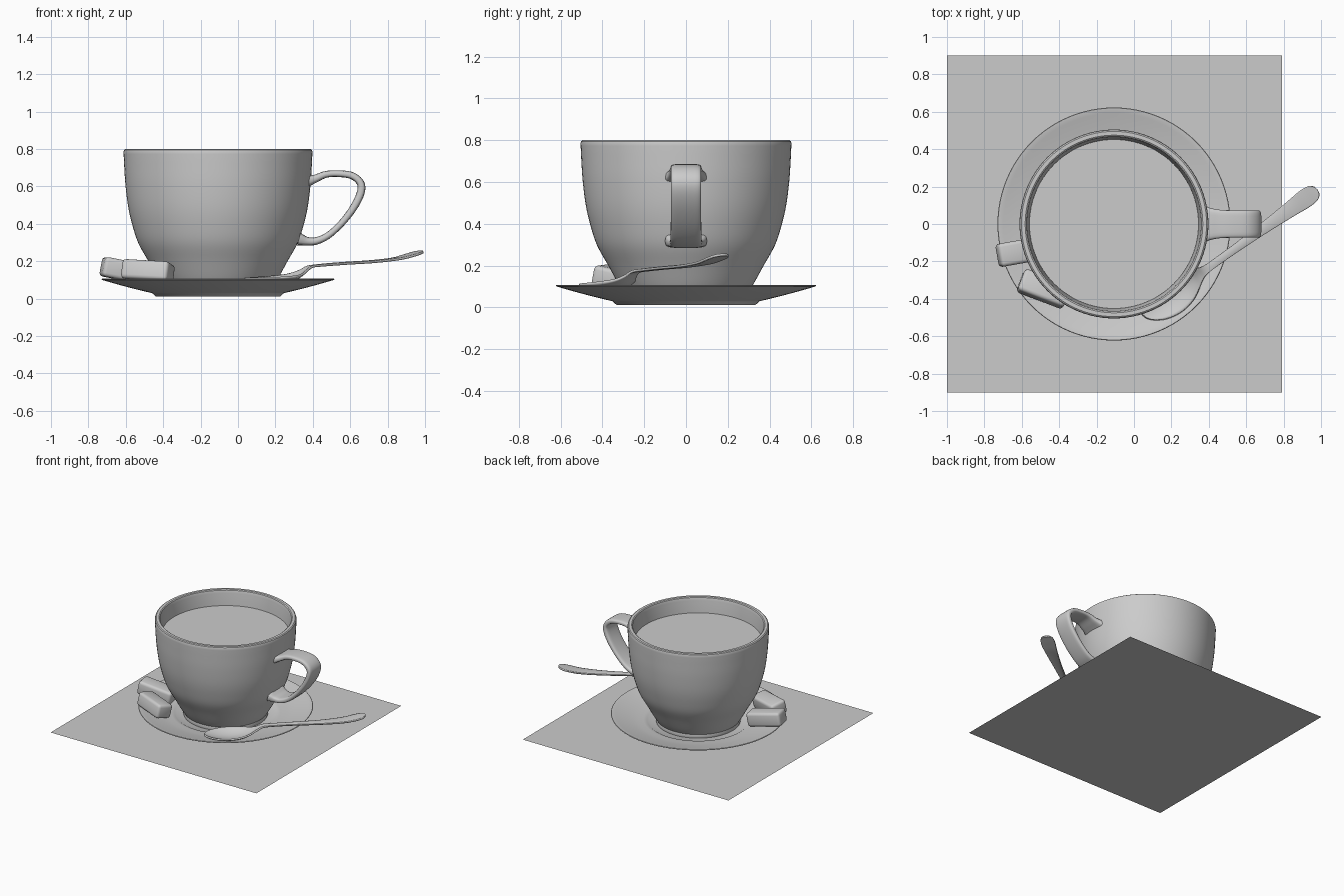
import bpy, bmesh, math
from mathutils import Vector, Matrix

if "Cube" in bpy.data.objects:
    bpy.data.objects.remove(bpy.data.objects["Cube"])

CX = -0.107  # shared axis of cup and saucer


def smooth_path(pts, n):
    """Catmull-Rom through points of any dimension."""
    p = [tuple(2 * a - b for a, b in zip(pts[0], pts[1]))] + list(pts)
    p.append(tuple(2 * a - b for a, b in zip(pts[-1], pts[-2])))
    out = []
    for i in range(1, len(p) - 2):
        for k in range(n):
            t = k / n
            out.append(tuple(
                0.5 * (2 * b + (c - a) * t + (2 * a - 5 * b + 4 * c - d) * t * t
                       + (3 * b - a - 3 * c + d) * t ** 3)
                for a, b, c, d in zip(*p[i - 1:i + 3])))
    return out + [tuple(pts[-1])]


def finish(name, bm, angle=35):
    bmesh.ops.remove_doubles(bm, verts=bm.verts, dist=1e-5)
    bmesh.ops.recalc_face_normals(bm, faces=bm.faces)
    me = bpy.data.meshes.new(name)
    bm.to_mesh(me)
    bm.free()
    me.shade_smooth()
    me.set_sharp_from_angle(angle=math.radians(angle))
    ob = bpy.data.objects.new(name, me)
    bpy.context.collection.objects.link(ob)
    return ob


def skin(bm, rings, closed=True):
    """Bridge successive rings of points with quads."""
    vs = [[bm.verts.new(c) for c in r] for r in rings]
    n = len(vs[0])
    for a, b in zip(vs, vs[1:]):
        for j in range(n if closed else n - 1):
            k = (j + 1) % n
            bm.faces.new((a[j], a[k], b[k], b[j]))
    return vs


def lathe(name, profile, steps=96):
    bm = bmesh.new()
    rings = [[(CX + r * math.cos(2 * math.pi * i / steps),
               r * math.sin(2 * math.pi * i / steps), z) for i in range(steps)]
             for r, z in profile]
    vs = skin(bm, rings)
    for ring in (vs[0], vs[-1]):
        bm.faces.new(ring)
    return finish(name, bm)


# Napkin under everything
bm = bmesh.new()
bm.faces.new([bm.verts.new(c) for c in
              ((-1, -.9, 0), (.79, -.9, 0), (.79, .9, 0), (-1, .9, 0))])
finish("napkin", bm)

# Saucer: foot, sloping underside, thin lip, dished top with a well
lathe("saucer", [(.31, .012), (.333, .012), (.352, .029)]
      + smooth_path([(.36, .031), (.45, .053), (.54, .077), (.62, .1)], 4)
      + [(.623, .104), (.62, .107)]
      + smooth_path([(.61, .106), (.54, .088), (.46, .07), (.39, .059)], 4)
      + [(.365, .056), (.35, .046), (.2, .046)])

# Cup: outer wall, rounded rim, inner wall
outer = smooth_path([(.3, .075), (.328, .12), (.372, .2), (.425, .295), (.457, .39),
                     (.48, .49), (.495, .61), (.502, .72), (.505, .785)], 5)
inner = smooth_path([(.465, .785), (.457, .72), (.445, .6), (.43, .49), (.4, .38),
                     (.345, .27), (.27, .17), (.15, .13)], 5)
lathe("cup", [(.28, .047), (.3, .047), (.303, .06)] + outer
      + [(.502, .795), (.495, .8), (.475, .8), (.468, .795)] + inner)

# Drink surface
lathe("drink", [(.449, .675), (.452, .682)])

# Handle: rounded strap swept along a curve, flared where it meets the cup
path = smooth_path([(.365, .625, .105, .03), (.41, .64, .085, .022), (.47, .664, .075, .018),
                    (.54, .668, .073, .018), (.61, .657, .073, .019), (.654, .62, .073, .02),
                    (.657, .57, .073, .021), (.623, .495, .073, .02), (.56, .41, .073, .018),
                    (.485, .34, .074, .018), (.42, .309, .078, .02), (.37, .307, .085, .023),
                    (.325, .318, .1, .034)], 6)
rings = []
for i, (x, z, w, h) in enumerate(path):
    a, b = path[max(i - 1, 0)], path[min(i + 1, len(path) - 1)]
    t = Vector((b[0] - a[0], 0, b[1] - a[1])).normalized()
    nrm = Vector((-t.z, 0, t.x))
    ring = []
    for k in range(24):
        c, s = math.cos(k * math.pi / 12), math.sin(k * math.pi / 12)
        u = math.copysign(abs(c) ** .4, c) * w
        v = math.copysign(abs(s) ** .6, s) * h
        ring.append(Vector((x, u, z)) + nrm * v)
    rings.append(ring)
bm = bmesh.new()
vs = skin(bm, rings)
bm.faces.new(vs[0])
bm.faces.new(vs[-1])
finish("cup_handle", bm, 50)

# Spoon: stations of (distance, half width, height, bowl depth)
stations = smooth_path([
    (0, .004, .108, 0), (.012, .035, .108, .004), (.05, .07, .108, .014),
    (.11, .098, .11, .026), (.19, .108, .114, .034), (.27, .092, .121, .03),
    (.33, .06, .132, .018), (.375, .034, .15, .006), (.42, .023, .171, 0),
    (.5, .02, .178, -.003), (.65, .022, .187, -.004), (.82, .03, .196, -.004),
    (.98, .042, .212, -.003), (1.07, .05, .231, -.002), (1.12, .044, .244, -.001),
    (1.143, .026, .25, 0), (1.15, .004, .251, 0)], 4)
rings = [[(s, w * j / 8, z - d * (1 - (j / 8) ** 2)) for j in range(-8, 9)]
         for s, w, z, d in stations]
bm = bmesh.new()
skin(bm, rings, closed=False)
spoon = finish("spoon", bm, 50)
spoon.matrix_world = (Matrix.Translation((.045, -.485, 0))
                      @ Matrix.Rotation(math.radians(35.5), 4, 'Z'))
mod = spoon.modifiers.new("thickness", 'SOLIDIFY')
mod.thickness = .012
mod.offset = 0

# Sugar lumps leaning on the saucer's slope: (centre, heading, pitch, roll)
for i, (loc, heading, pitch, roll) in enumerate([
        ((-.598, -.147, .148), 10, 11, 0), ((-.482, -.347, .145), -21, 3, -12)]):
    bm = bmesh.new()
    bmesh.ops.create_cube(bm, size=1)
    bmesh.ops.scale(bm, vec=(.265, .125, .105), verts=bm.verts)
    bmesh.ops.bevel(bm, geom=bm.edges[:], offset=.02, segments=3, profile=.5,
                    affect='EDGES')
    lump = finish(f"sugar_lump_{i + 1}", bm)
    lump.matrix_world = (Matrix.Translation(loc)
                         @ Matrix.Rotation(math.radians(heading), 4, 'Z')
                         @ Matrix.Rotation(math.radians(pitch), 4, 'Y')
                         @ Matrix.Rotation(math.radians(roll), 4, 'X'))
